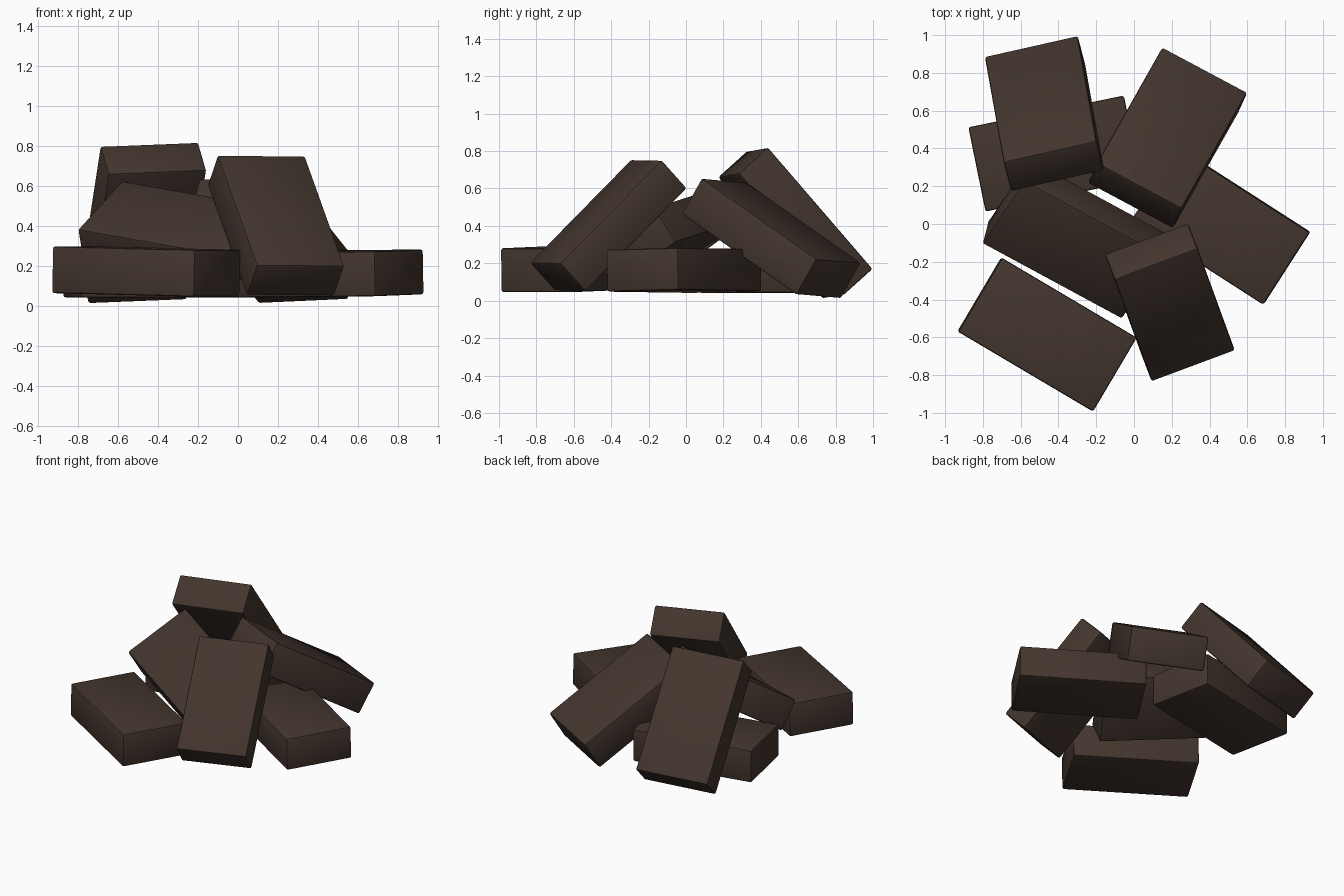
import bpy, bmesh
from mathutils import Vector, Matrix

if "Cube" in bpy.data.objects:
    bpy.data.objects.remove(bpy.data.objects["Cube"])

mat = bpy.data.materials.new("dark_brown_peat")
mat.diffuse_color = (0.056, 0.036, 0.027, 1)
mat.use_nodes = True
mat.node_tree.nodes["Principled BSDF"].inputs["Base Color"].default_value = mat.diffuse_color


def brick(name, centre, along, across, size):
    """Bevelled block; 'along' is its length direction, 'across' its width direction."""
    x = Vector(along).normalized()
    y = Vector(across)
    y = (y - x * y.dot(x)).normalized()
    z = x.cross(y)
    bm = bmesh.new()
    bmesh.ops.create_cube(bm, size=1)
    bmesh.ops.scale(bm, vec=size, verts=bm.verts)
    bmesh.ops.bevel(bm, geom=bm.edges[:], offset=0.012, segments=2,
                    profile=0.5, affect='EDGES')
    me = bpy.data.meshes.new(name)
    bm.to_mesh(me)
    bm.free()
    me.materials.append(mat)
    ob = bpy.data.objects.new(name, me)
    bpy.context.collection.objects.link(ob)
    ob.matrix_world = Matrix.Translation(centre) @ Matrix((x, y, z)).transposed().to_4x4()
    bpy.context.view_layer.objects.active = ob
    ob.select_set(True)
    bpy.ops.object.shade_smooth_by_angle()
    ob.select_set(False)


# bottom layer: three bricks lying flat
brick("flat_brick_front", (-.46, -.585, .172), (.71, -.42, -.018), (.23, .39, 0), (.83, .455, .235))
brick("flat_brick_right", (.46, -.01, .162), (.84, -.54, .008), (.25, .39, .01), (.83, .455, .225))
brick("flat_brick_left", (-.42, .373, .157), (.98, .2, 0), (-.2, .98, 0), (.84, .455, .23))

# upper layer: four bricks leaning on the pile
brick("leaning_brick_middle", (-.308, -.08, .348), (.74, -.4, -.13), (.21, .345, .25), (.85, .47, .22))
brick("leaning_brick_back_left", (-.474, .585, .415), (-.1, .56, -.65), (.49, .11, .02), (.865, .505, .215))
brick("leaning_brick_back_right", (.178, .456, .333), (.345, .61, -.43), (.435, -.25, .03), (.83, .51, .225))
brick("leaning_brick_front", (.19, -.415, .402), (.195, -.535, -.545), (.43, .175, .01), (.80, .47, .21))
